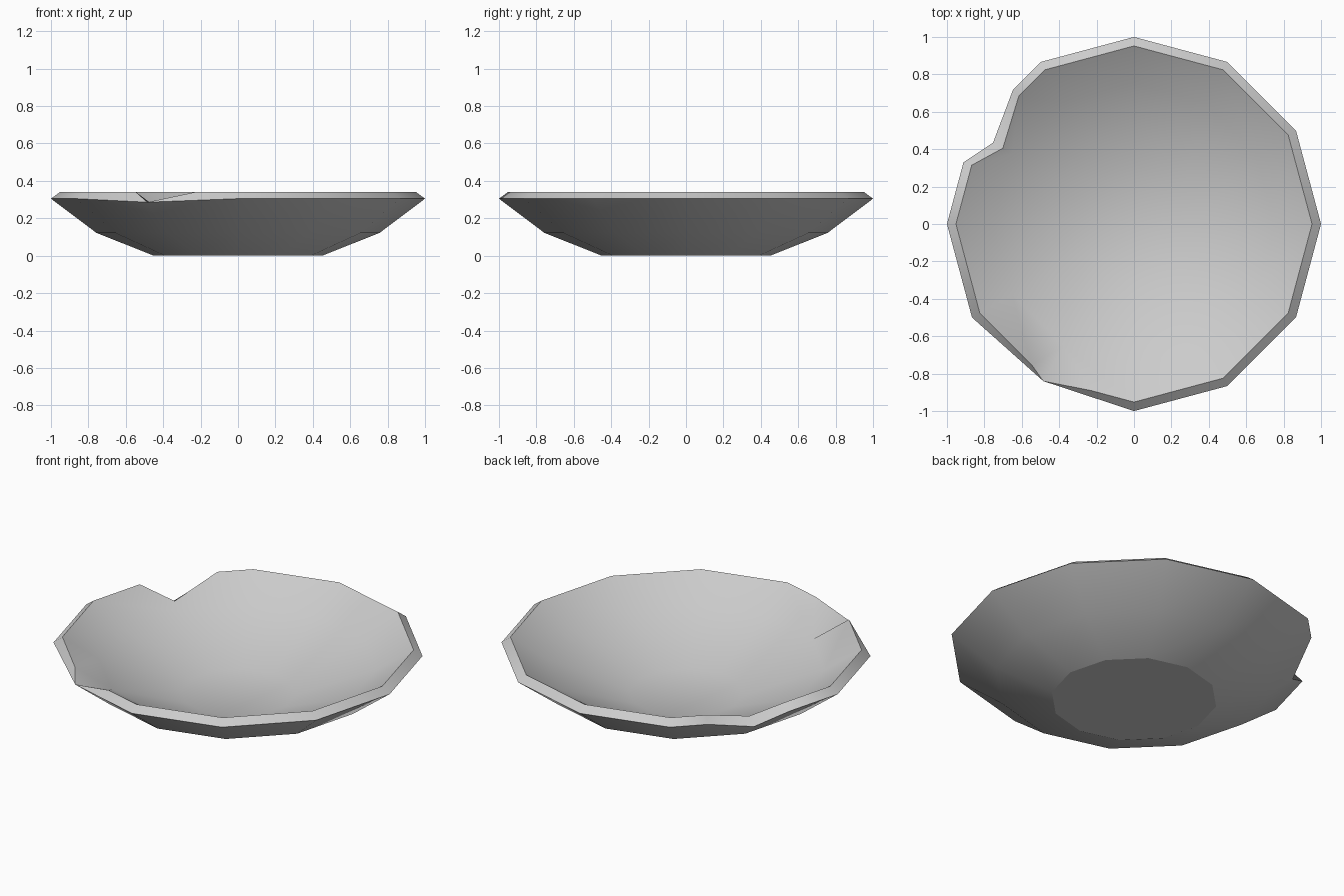
import bpy, bmesh, math
from mathutils import Vector

if "Cube" in bpy.data.objects:
    bpy.data.objects.remove(bpy.data.objects["Cube"])

SIDES = 12
# Profile points as (radius, height)
OUT_BASE, OUT_MID, OUT_RIM = (0.45, 0.0), (0.757, 0.122), (1.0, 0.305)
IN_BASE, IN_MID, IN_RIM = (0.31, 0.045), (0.752, 0.214), (0.952, 0.34)
# Rim damage: corner -> (edge fraction before, edge fraction after)
NOTCH, CHIP = 5, 8
DAMAGE = {NOTCH: (0.6, 0.34), CHIP: (0.2, 0.52)}

bm = bmesh.new()


def polar(profile, i):
    a = math.tau * i / SIDES
    return Vector((profile[0] * math.cos(a), profile[0] * math.sin(a), profile[1]))


def ring(profile):
    return [bm.verts.new(polar(profile, i)) for i in range(SIDES)]


def face(*verts):
    unique = list(dict.fromkeys(verts))
    if len(unique) > 2:
        new = bm.faces.new(unique)
        new.smooth = True
        return new


def rim(profile, broken):
    """Each corner is (before, corner, after); the three coincide where intact."""
    corners = []
    for i in range(SIDES):
        if i in broken:
            v = bm.verts.new(polar(broken[i], i))
            p = polar(profile, i)
            before, after = DAMAGE[i]
            corners.append((bm.verts.new(p.lerp(polar(profile, i - 1), before)), v,
                            bm.verts.new(p.lerp(polar(profile, i + 1), after))))
        else:
            corners.append((bm.verts.new(polar(profile, i)),) * 3)
    return corners


out_base, out_mid = ring(OUT_BASE), ring(OUT_MID)
in_base, in_mid = ring(IN_BASE), ring(IN_MID)
out_rim = rim(OUT_RIM, {NOTCH: (0.87, 0.212)})
in_rim = rim(IN_RIM, {NOTCH: (0.81, 0.25), CHIP: (0.97, 0.286)})

# At the shallow chip the lip narrows to a single point
bm.verts.remove(out_rim[CHIP][1])
out_rim[CHIP] = (in_rim[CHIP][1],) * 3

centre = bm.verts.new((0, 0, IN_BASE[1]))
lip = []
for i in range(SIDES):
    j = (i + 1) % SIDES
    # Lower walls and inner floor
    for low, high in ((out_base, out_mid), (in_base, in_mid)):
        face(low[i], low[j], high[j], high[i])
    face(in_base[i], in_base[j], centre)
    # Upper walls
    for mid, top in ((out_mid, out_rim), (in_mid, in_rim)):
        face(mid[i], top[i][2], top[i][1])
        face(mid[i], mid[j], top[j][0], top[i][2])
        face(mid[j], top[j][1], top[j][0])
    # Bevelled lip
    o = (out_rim[i][1], out_rim[i][2], out_rim[j][0], out_rim[j][1])
    n = (in_rim[i][1], in_rim[i][2], in_rim[j][0], in_rim[j][1])
    lip += [face(o[k], o[k + 1], n[k + 1], n[k]) for k in range(3)]

# Flat foot; the foot and the lip meet the walls at crisp edges
crisp = {face(*out_base)} | set(filter(None, lip))
bmesh.ops.recalc_face_normals(bm, faces=bm.faces)
for edge in bm.edges:
    edge.smooth = len(crisp.intersection(edge.link_faces)) != 1

mesh = bpy.data.meshes.new("bowl")
bm.to_mesh(mesh)
bm.free()
bowl = bpy.data.objects.new("bowl", mesh)
bpy.context.collection.objects.link(bowl)

grey = bpy.data.materials.new("light_grey")
grey.use_nodes = True
colour = (0.6, 0.6, 0.6, 1)
grey.diffuse_color = colour
grey.node_tree.nodes["Principled BSDF"].inputs["Base Color"].default_value = colour
mesh.materials.append(grey)
